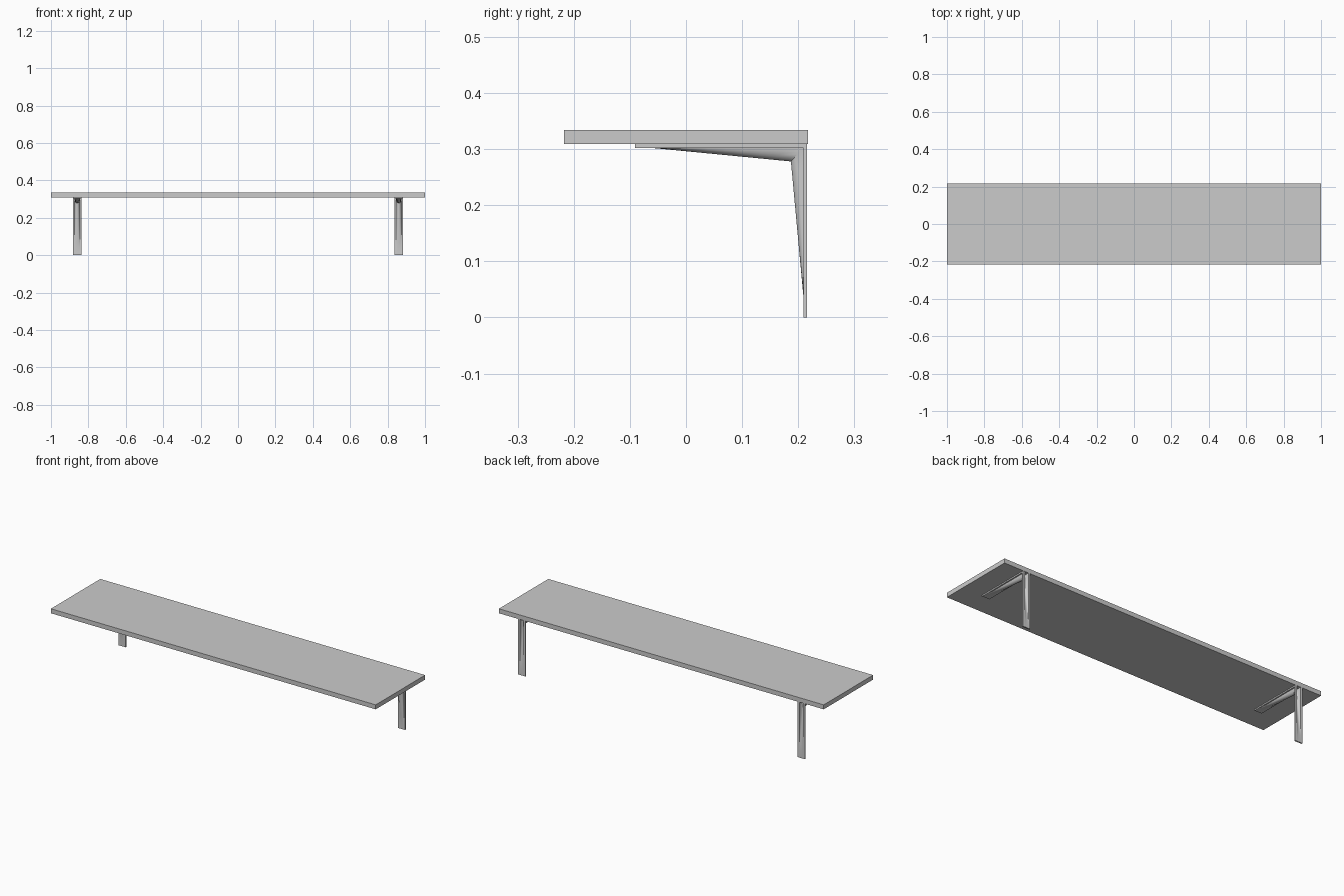
import bpy, bmesh, math
from mathutils import Vector

if "Cube" in bpy.data.objects:
    bpy.data.objects.remove(bpy.data.objects["Cube"])

# Shelf board
bpy.ops.mesh.primitive_cube_add(size=1, location=(0, 0, 0.3215))
board = bpy.context.object
board.name = "shelf_board"
board.scale = (2, 0.434, 0.025)
bpy.ops.object.transform_apply(location=False, rotation=False, scale=True)

# Pressed-steel bracket: L-shaped strip with a hollow tapered rib
HALF, T, ARC = 0.0225, 0.007, 12
BACK, TOP = 0.216, 0.309
CORNER_DEPTH = Vector((0, -0.022, -0.024))


def section(half_rib):
    """(x, rib height 0..1) points across the strip."""
    rib = [(-half_rib * math.cos(math.pi * i / ARC), math.sin(math.pi * i / ARC))
           for i in range(ARC + 1)]
    return [(-HALF, 0)] + rib + [(HALF, 0)]


def stations(inset):
    """(base point, rib offset) along the L from front tip to bottom."""
    y, z = BACK - inset, TOP - inset
    corner = Vector((0, y, z))
    start, end = Vector((0, -0.06, z)), Vector((0, y, 0.04))
    steps = 8
    out = [(Vector((0, -0.091, z)), Vector())]
    out += [(start.lerp(corner, i / steps), CORNER_DEPTH * (i / steps)) for i in range(steps)]
    out += [(corner.lerp(end, i / steps), CORNER_DEPTH * (1 - i / steps)) for i in range(steps + 1)]
    out.append((Vector((0, y, 0)), Vector()))
    # each leg of the rib only pushes out square to its own plate, except at the mitre
    return out


def ring_points(base, offset, profile, corner):
    pts = []
    for x, h in profile:
        p = base.copy()
        p.x = x
        # slide along the leg in proportion to the corner mitre
        t = offset.length / CORNER_DEPTH.length
        p += CORNER_DEPTH * (t * h)
        pts.append(p)
    return pts


bm = bmesh.new()
rings = []
for (b0, o0), (b1, o1) in zip(stations(T), stations(0)):
    pts = ring_points(b0, o0, section(0.015), None)
    pts += reversed(ring_points(b1, o1, section(0.011), None))
    rings.append([bm.verts.new(p) for p in pts])
n = len(rings[0])
for a, b in zip(rings, rings[1:]):
    for i in range(n):
        j = (i + 1) % n
        bm.faces.new((a[i], a[j], b[j], b[i]))
bm.faces.new(rings[0])
bm.faces.new(rings[-1])
bmesh.ops.recalc_face_normals(bm, faces=bm.faces)
mesh = bpy.data.meshes.new("bracket")
bm.to_mesh(mesh)
bm.free()

# Left and right brackets
for name, x in (("left_bracket", -0.86), ("right_bracket", 0.86)):
    ob = bpy.data.objects.new(name, mesh.copy())
    ob.location.x = x
    bpy.context.collection.objects.link(ob)
    bpy.ops.object.select_all(action='DESELECT')
    ob.select_set(True)
    bpy.context.view_layer.objects.active = ob
    bpy.ops.object.shade_smooth_by_angle(angle=math.radians(30))
